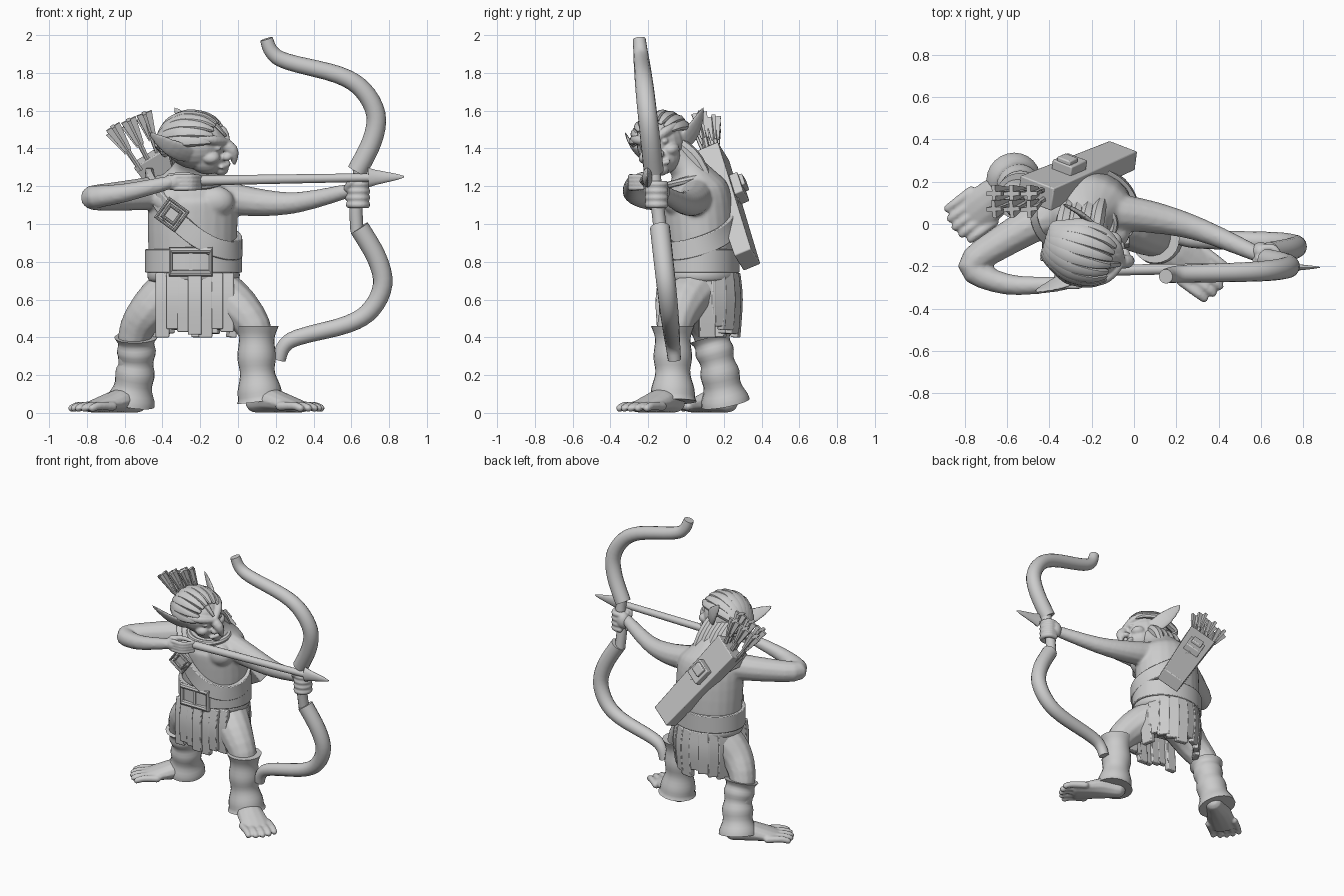
import bpy
import bmesh
from math import sin, cos, pi, radians, sqrt
from mathutils import Vector, Matrix, Euler

default_cube = bpy.data.objects.get("Cube")
if default_cube:
    bpy.data.objects.remove(default_cube, do_unlink=True)

# One plain colour for the whole figure
colour = (.6, .6, .6, 1)
grey = bpy.data.materials.new("plain grey")
grey.use_nodes = True
grey.diffuse_color = colour
grey.node_tree.nodes["Principled BSDF"].inputs["Base Color"].default_value = colour

X, Y, Z = Matrix.Identity(3)
WAIST = Vector((-.235, .07, 0))


def outward(point):
    return Vector((point.x - WAIST.x, point.y - WAIST.y, 0))


def spline(points, steps, closed):
    """Catmull-Rom curve; a fourth value in a point is its radius."""
    count, path = len(points), []
    for i in range(count if closed else count - 1):
        near = [points[(i + k) % count if closed else min(max(i + k, 0), count - 1)] for k in range(-1, 3)]
        for step in range(steps):
            t = step / steps
            path.append([b + t / 2 * (c - a + t * (2 * a - 5 * b + 4 * c - d + t * (3 * b - a - 3 * c + d)))
                         for a, b, c, d in zip(*near)])
    return path if closed else path + [list(points[-1])]


def tube(bm, points, start=.02, end=None, bulge=0, flat=1, sides=12, hint=Y, steps=4, closed=False, dome=False):
    """Tapered elliptic tube: the radius lies along hint, flat widens it across; four sides make a bar."""
    path = spline(points, steps, closed)
    last, rings = len(path) - 1, []
    end = start if end is None else end
    for i, row in enumerate(path):
        centre, f = Vector(row[:3]), i / last
        after = path[(i + 1) % len(path) if closed else min(i + 1, last)]
        before = path[i - 1 if closed else max(i - 1, 0)]
        along = (Vector(after[:3]) - Vector(before[:3])).normalized()
        side = hint(centre) if callable(hint) else hint
        side = (side - along * side.dot(along)).normalized()
        if len(row) > 3:
            radius = row[3]
        elif callable(start):
            radius = start(f)
        else:
            radius = (start + (end - start) * f) * (1 + bulge * sin(pi * f))
        width = radius * (flat(f) if callable(flat) else flat)
        caps = [(sin(q), cos(q)) for q in (.5, 1, 1.4)] if dome else []
        sections = [(0, 1)]
        if i == 0:
            sections = [(-s, c) for s, c in reversed(caps)] + sections
        elif i == last:
            sections += caps
        for shift, k in sections:
            rings.append((centre + along * shift * min(radius, width), side * radius * k, along.cross(side) * width * k))
    turn, grow = (pi / 4, sqrt(2)) if sides == 4 else (0, 1)
    angles = [turn + 2 * pi * j / sides for j in range(sides)]
    loops = [[bm.verts.new(c + (a * cos(q) + b * sin(q)) * grow) for q in angles] for c, a, b in rings]
    pairs = list(zip(loops, loops[1:])) + ([(loops[-1], loops[0])] if closed else [])
    for low, high in pairs:
        for j in range(sides):
            bm.faces.new((low[j], low[j - 1], high[j - 1], high[j]))
    if not closed:
        bm.faces.new(loops[0])
        bm.faces.new(loops[-1])


def ball(bm, centre, size):
    bmesh.ops.create_uvsphere(bm, u_segments=20, v_segments=12, radius=1,
                              matrix=Matrix.LocRotScale(Vector(centre), None, Vector(size)))


def finish(name, bm, voxel=0, bevel=0):
    bmesh.ops.recalc_face_normals(bm, faces=bm.faces)
    mesh = bpy.data.meshes.new(name)
    bm.to_mesh(mesh)
    bm.free()
    mesh.materials.append(grey)
    thing = bpy.data.objects.new(name, mesh)
    bpy.context.collection.objects.link(thing)
    bpy.ops.object.select_all(action='DESELECT')
    thing.select_set(True)
    bpy.context.view_layer.objects.active = thing
    bpy.ops.object.shade_smooth_by_angle(angle=radians(40))
    if bevel:
        soften = thing.modifiers.new("soften", 'BEVEL')
        soften.width, soften.segments = bevel, 2
    if voxel:
        fuse = thing.modifiers.new("fuse", 'REMESH')
        fuse.mode, fuse.voxel_size, fuse.use_smooth_shade = 'VOXEL', voxel, True
        relax = thing.modifiers.new("relax", 'SMOOTH')
        relax.factor, relax.iterations = .5, 3


def part(name, points, *sizes, bevel=0, **shape):
    bm = bmesh.new()
    tube(bm, points, *sizes, **shape)
    finish(name, bm, bevel=bevel)


def hoop(across, deep, height, middle=WAIST.y, count=16):
    """Closed path round the body, with the height given by a rule on the angle."""
    angles = [2 * pi * k / count for k in range(count)]
    return [(WAIST.x + across * cos(q), middle + deep * sin(q), height(q)) for q in angles]


def frame(bm, centre, across, tall, turn, bar):
    """Four-cornered buckle frame facing forwards."""
    x, y, z = centre
    corners = [turn + k * pi / 2 for k in range(4)]
    tube(bm, [(x + across * cos(q), y, z + tall * sin(q)) for q in corners], bar, sides=8, steps=1, closed=True)


# Body: torso, arms and legs fused into one skin
bm = bmesh.new()
tube(bm, [(-.23, .08, .6, .15), (-.24, .08, .8, .185), (-.24, .06, 1.1, .19), (-.24, .04, 1.2, .16),
          (-.23, 0, 1.3, .09), (-.22, -.1, 1.4, .08)], flat=1.24, sides=24)
for x in (-.35, -.12):
    ball(bm, (x, -.05, 1.12), (.1, .07, .08))
drawing_arm = [(-.38, .05, 1.17), (-.6, -.07, 1.15), (-.77, -.2, 1.14), (-.6, -.285, 1.165), (-.36, -.285, 1.22)]
bow_arm = [(-.12, .06, 1.15), (.1, .03, 1.115), (.32, -.03, 1.115), (.6, -.15, 1.18)]
left_leg = [(-.14, .07, .66), (0, -.02, .56), (.1, -.07, .4), (.1, -.07, .1)]
right_leg = [(-.33, .09, .66), (-.46, .08, .55), (-.55, .13, .4), (-.56, .2, .1)]
for arm in (drawing_arm, bow_arm):
    tube(bm, arm, .095, .035, hint=Z, dome=True)
for leg in (left_leg, right_leg):
    tube(bm, leg, .14, .06, dome=True)
finish("body", bm, voxel=.011)

# Drawing hand pinches the shaft
bm = bmesh.new()
ball(bm, (-.35, -.28, 1.22), (.06, .035, .04))
for k in range(4):
    z = 1.25 - k * .02
    tube(bm, [(-.33, -.29, z), (-.25, -.29, z), (-.2, -.23, z)], .017, .012, sides=8, hint=Z, dome=True)
tube(bm, [(-.36, -.25, 1.25), (-.28, -.23, 1.26), (-.22, -.22, 1.25)], .02, .013, sides=8, hint=Z, dome=True)
finish("drawing_hand", bm, voxel=.006)

# Bow hand wraps the grip
bm = bmesh.new()
ball(bm, (.6, -.13, 1.17), (.045, .045, .06))
for k in range(4):
    curl = [Vector((.635, -.155, 1.21 - k * .036)) + (X * cos(q) + Y * sin(q)) * .046 for q in range(-3, 3)]
    tube(bm, curl, .02, sides=8, hint=Z, dome=True)
tube(bm, [(.58, -.17, 1.19), (.6, -.2, 1.22), (.65, -.2, 1.25)], .022, .016, sides=8, dome=True)
finish("bow_hand", bm, voxel=.006)

# Broad flat-soled feet with five toes
for name, ankle, heading in (("left_foot", X * .12 - Y * .08, X * .8 - Y * .6),
                             ("right_foot", Y * .2 - X * .56, X * -.8 - Y * .6)):
    bm = bmesh.new()
    side = Z.cross(heading)
    sole = [(*(ankle + heading * (k * .095 - .03) + Z * r).xyz, r) for k, r in enumerate((.055, .065, .05, .032))]
    tube(bm, sole, flat=lambda f: 1.1 + 1.8 * f * f, hint=Z, dome=True)
    for k in range(-2, 3):
        toe = [ankle + heading * (reach - .006 * k * k) + side * k * .045 + Z * z
               for reach, z in ((.22, .035), (.31, .037), (.355, .025))]
        tube(bm, toe, .025, .021, sides=8, hint=Z, dome=True)
    finish(name, bm, voxel=.008)

# Wrinkled leggings with cuffs and flared hems
for name, points, folds in (("left_legging", [(.1, -.07, .46), (.1, -.07, .25), (.12, -.07, .06)], 16),
                            ("right_legging", [(-.54, .13, .4), (-.54, .17, .25), (-.57, .21, .05)], 21)):
    part(name, points, lambda f: .093 + .04 * f ** 4 + .016 * (1 - f) ** 4 + .006 * cos(folds * f), sides=24, steps=9)

# Head, built facing +x, then turned and tilted into place
HEAD = Matrix.LocRotScale(Vector((-.215, -.13, 1.42)), Euler((.3, 0, -.3)), None)
bm = bmesh.new()
for centre, size in (((-.01, 0, .01), (.165, .13, .14)), ((.05, 0, -.07), (.1, .1, .09)), ((.12, 0, -.13), (.04, .04, .04))):
    ball(bm, centre, size)
tube(bm, [(.12, 0, .02), (.19, 0, -.03), (.195, 0, -.1)], .026, .012, bulge=.7, sides=10, dome=True)
tube(bm, [(.14, -.05, -.11), (.16, 0, -.11), (.14, .05, -.11)], .013, sides=8, hint=Z, dome=True)
for s in (-1, 1):
    tube(bm, [(.06, s * .12, .07), (.12, s * .08, .05), (.16, s * .01, .02)], .02, bulge=.3, sides=8, hint=Z, dome=True)
    ball(bm, (.09, s * .07, -.05), (.05, .045, .035))
    ball(bm, (.165, s * .03, -.06), (.025, .02, .02))
    ball(bm, (.13, s * .06, 0), (.02, .02, .016))
    tube(bm, [(0, s * .11, -.03), (-.09, s * .18, .04), (-.19, s * .23, .14)],
         lambda f: .13 * sqrt(f + .05) * (1 - f) + .004, flat=.25, hint=X + Z, dome=True)
bmesh.ops.transform(bm, matrix=HEAD, verts=bm.verts)
finish("head", bm, voxel=.007)

# Swept-back hair locks, fringe point and loose tail
bm = bmesh.new()
for k in range(-4, 5):
    q = k * .31
    lock = [(.18 * cos(f) - .015, .15 * sin(q) * max(sin(f), .5), .15 * sin(f) * cos(q) + .015)
            for f in (.8, 1.2, 1.8, 2.4, 3, 3.6)]
    tube(bm, lock, .01, .014, bulge=1.2, flat=1.4, sides=8, hint=Vector, dome=True)
tube(bm, [(.02, 0, .16), (.1, 0, .12), (.16, 0, .05)], .02, .006, flat=1.6, sides=8, hint=Z, dome=True)
bmesh.ops.transform(bm, matrix=HEAD, verts=bm.verts)
for k in range(4):
    x = k * .05 - .32
    tube(bm, [(x - .02, -.05, 1.43), (x, .06, 1.33), (x + .04, .17, 1.12)], .035, .012, bulge=.6, sides=8, dome=True)
finish("hair", bm)

# Belt, tunic hem, neckline and shoulder strap
part("belt", hoop(.243, .2, lambda q: .805), .014, flat=4.4, sides=4, hint=outward, closed=True, bevel=.005)
part("tunic_hem", hoop(.225, .19, lambda q: .73), .02, flat=1.8, hint=outward, closed=True)
part("neckline", hoop(.14, .11, lambda q: 1.23 + .03 * sin(q), middle=0), .02, sides=8, hint=Z, closed=True)
part("shoulder_strap", hoop(.24, .2, lambda q: 1.03 - .18 * cos(q) + .06 * sin(q) + .03 * cos(2 * q), middle=.06),
     .018, flat=2.8, sides=4, hint=outward, closed=True, bevel=.005)

# Buckles
bm = bmesh.new()
frame(bm, (-.25, -.14, .8), .15, .085, pi / 4, .02)
tube(bm, [(-.25, -.14, .74), (-.25, -.14, .86)], .01, sides=4)
finish("belt_buckle", bm)
bm = bmesh.new()
for size in (.085, .05):
    frame(bm, (-.35, -.165, 1.05), size, size, .15, .011)
tube(bm, [(-.35, -.11, 1.05), (-.35, -.165, 1.05)], .05, sides=4, hint=X + Z, steps=1)
finish("strap_buckle", bm)

# Ragged skirt strips: a long apron in front and a fuller fall behind
bm = bmesh.new()
for k in range(7):
    x, y = k * .057 - .4, -.085 - .035 * sin(k * pi / 6) - .012 * (k % 2)
    tube(bm, [(x, y + .01, .74), (x, y - .01, .6), (x, y, .4 + .015 * (k * 3 % 4))], .019, flat=1.9, sides=4)
for k in range(10):
    q = .12 + k * .32
    strip = [(WAIST.x + r * cos(q), .09 + r * .87 * sin(q), z)
             for r, z in ((.2, .74), (.215, .6), (.2, .4 + .02 * (k * 3 % 4)))]
    tube(bm, strip, .02, flat=2.2, sides=4, hint=outward)
finish("skirt_strips", bm, bevel=.006)


# Bow: mirrored recurved limbs on a slanted line, and a slim grip
def on_bow(x, z):
    return (x, -.03 - .11 * z, z)


limb = [(.15, .85), (.18, .78), (.26, .73), (.53, .66), (.66, .58), (.73, .45), (.71, .31), (.63, .15)]
for name, way, lean in (("bow_upper_limb", 1, 0), ("bow_lower_limb", -1, .08)):
    part(name, [on_bow(x + lean * rise, 1.13 + way * rise) for x, rise in limb], .034, .053, bulge=.1, sides=16)
part("bow_grip", [on_bow(.64, 1.32), on_bow(.645, 1.2), on_bow(.625, 1.1), on_bow(.63, .96)], .035)

# Nocked shaft and its flat pointed head
part("arrow_shaft", [(-.22, -.22, 1.23), (.7, -.205, 1.246)], .027, .022, hint=Z)
part("arrow_head", [(.69, -.205, 1.246), (.88, -.205, 1.25)], .052, .004, flat=.5, hint=Z)

# Tapered quiver and its pouch
low, top = Vector((-.055, .325, .81)), Vector((-.465, .145, 1.365))
axis, back = (top - low).normalized(), Vector((.1, .9, .4)).normalized()
part("quiver", [low, top], .048, .058, flat=1.7, sides=4, hint=back, bevel=.006, steps=1)
for name, f, lift, half, thick in (("quiver_pouch", .63, .07, .065, .03), ("pouch_flap", .66, .1, .035, .02)):
    centre = low.lerp(top, f) + back * lift
    part(name, [centre - axis * half, centre + axis * half], thick, flat=1.9, sides=4, hint=back, bevel=.006, steps=1)

# Spare shafts fanning out, each with crossed feather vanes
bm = bmesh.new()
for k in range(6):
    u, v = k % 3 - 1, k // 3
    foot = top + Vector((u * .05, v * .04 - .02, u * .03 - .05))
    nock = Vector((u * .08 - .57, v * .07 + .075, 1.53 + u * .035 - v * .02))
    tube(bm, [foot, nock], .014, sides=6, steps=1)
    for hint in (X + Z, Y):
        tube(bm, [foot.lerp(nock, .5), foot.lerp(nock, 1.1)], .02, .042, flat=.24, sides=4, hint=hint, steps=1)
finish("spare_shafts", bm)
